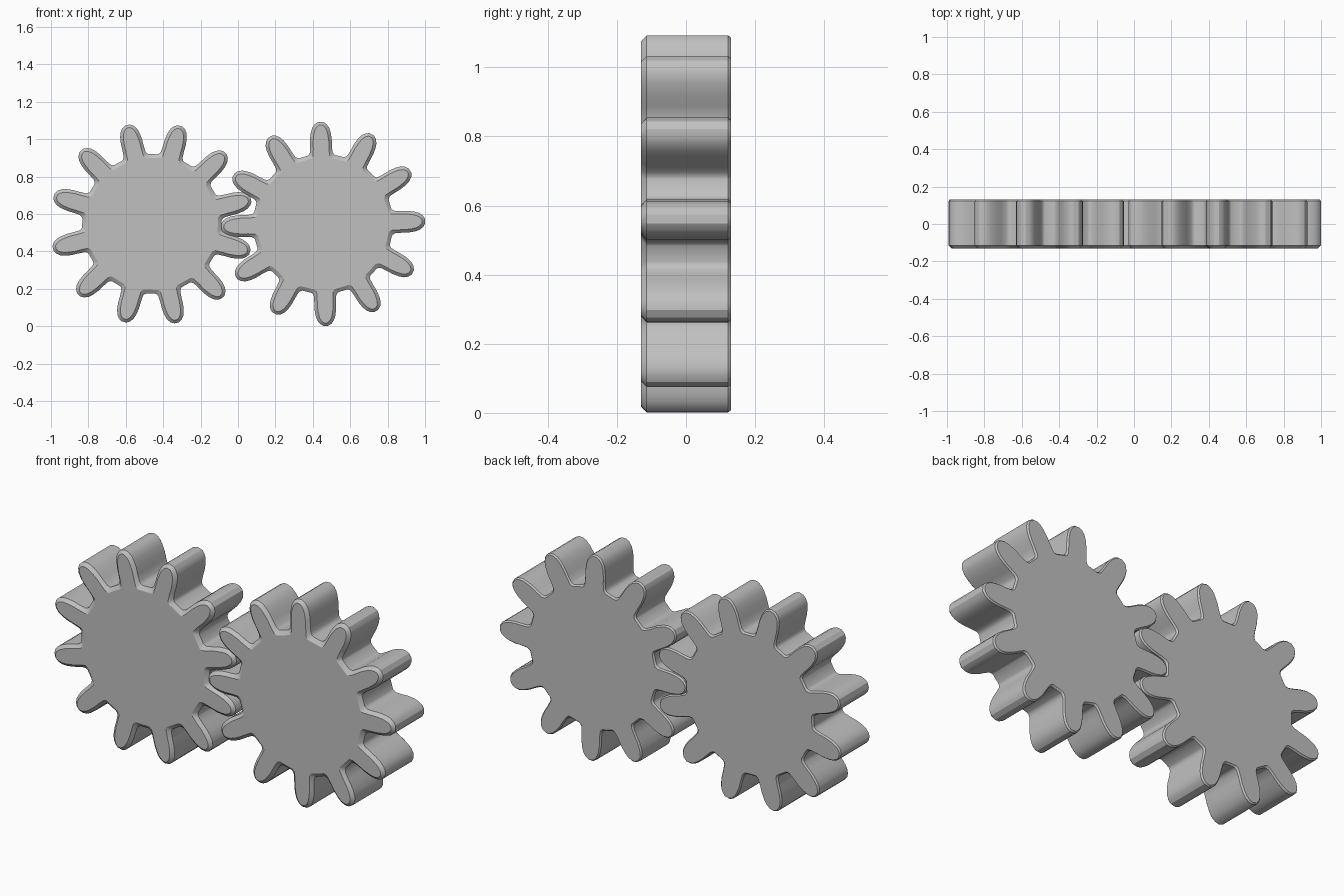
import bpy
import bmesh
from math import cos, sin, radians

if "Cube" in bpy.data.objects:
    bpy.data.objects.remove(bpy.data.objects["Cube"], do_unlink=True)

# Single plain grey
grey = bpy.data.materials.new("plain grey")
grey.use_nodes = True
colour = (0.53, 0.53, 0.53, 1)
grey.diffuse_color = colour
grey.node_tree.nodes["Principled BSDF"].inputs["Base Color"].default_value = colour

TEETH = 12
CENTRE_Z = 0.547
# Half a tooth, root to tip: radius, half width
FLANK = [(0.366, 0.074), (0.371, 0.067), (0.384, 0.06), (0.42, 0.058),
         (0.455, 0.058), (0.49, 0.053), (0.515, 0.045), (0.534, 0.031),
         (0.545, 0.013)]
# Front to back: depth, chamfer inset
SECTIONS = [(-0.13, 0.016), (-0.114, 0), (0.122, 0), (0.13, 0.006)]


def outline(phase, inset):
    """Closed gear outline, anticlockwise, drawn in by the chamfer inset."""
    narrow = 1 - inset / 0.058
    half = [(r - inset, w * narrow) for r, w in FLANK]
    tooth = [(r, -w) for r, w in half] + half[::-1]
    points = []
    for i in range(TEETH):
        a = radians(phase + i * 360 / TEETH)
        points += [(r * cos(a) - w * sin(a), r * sin(a) + w * cos(a)) for r, w in tooth]
    return points


def make_gear(name, centre_x, phase):
    bm = bmesh.new()
    rings = []
    for y, inset in SECTIONS:
        rings.append([bm.verts.new((x, y, z)) for x, z in outline(phase, inset)])
    # Walls and chamfers
    for front, back in zip(rings, rings[1:]):
        for i in range(len(front)):
            j = (i + 1) % len(front)
            bm.faces.new((front[i], front[j], back[j], back[i]))
    # Flat caps
    bm.faces.new(rings[0])
    bm.faces.new(rings[-1][::-1])
    bmesh.ops.recalc_face_normals(bm, faces=bm.faces)
    mesh = bpy.data.meshes.new(name)
    bm.to_mesh(mesh)
    bm.free()
    mesh.materials.append(grey)
    gear = bpy.data.objects.new(name, mesh)
    gear.location = (centre_x, 0, CENTRE_Z)
    bpy.context.collection.objects.link(gear)
    return gear


# Two meshing gears
gears = [make_gear("right_gear", -0.46, 14), make_gear("left_gear", 0.455, 1.5)]

# Smooth flanks, crisp chamfers
bpy.ops.object.select_all(action="DESELECT")
for gear in gears:
    gear.select_set(True)
bpy.context.view_layer.objects.active = gears[0]
bpy.ops.object.shade_smooth_by_angle(angle=radians(30))
